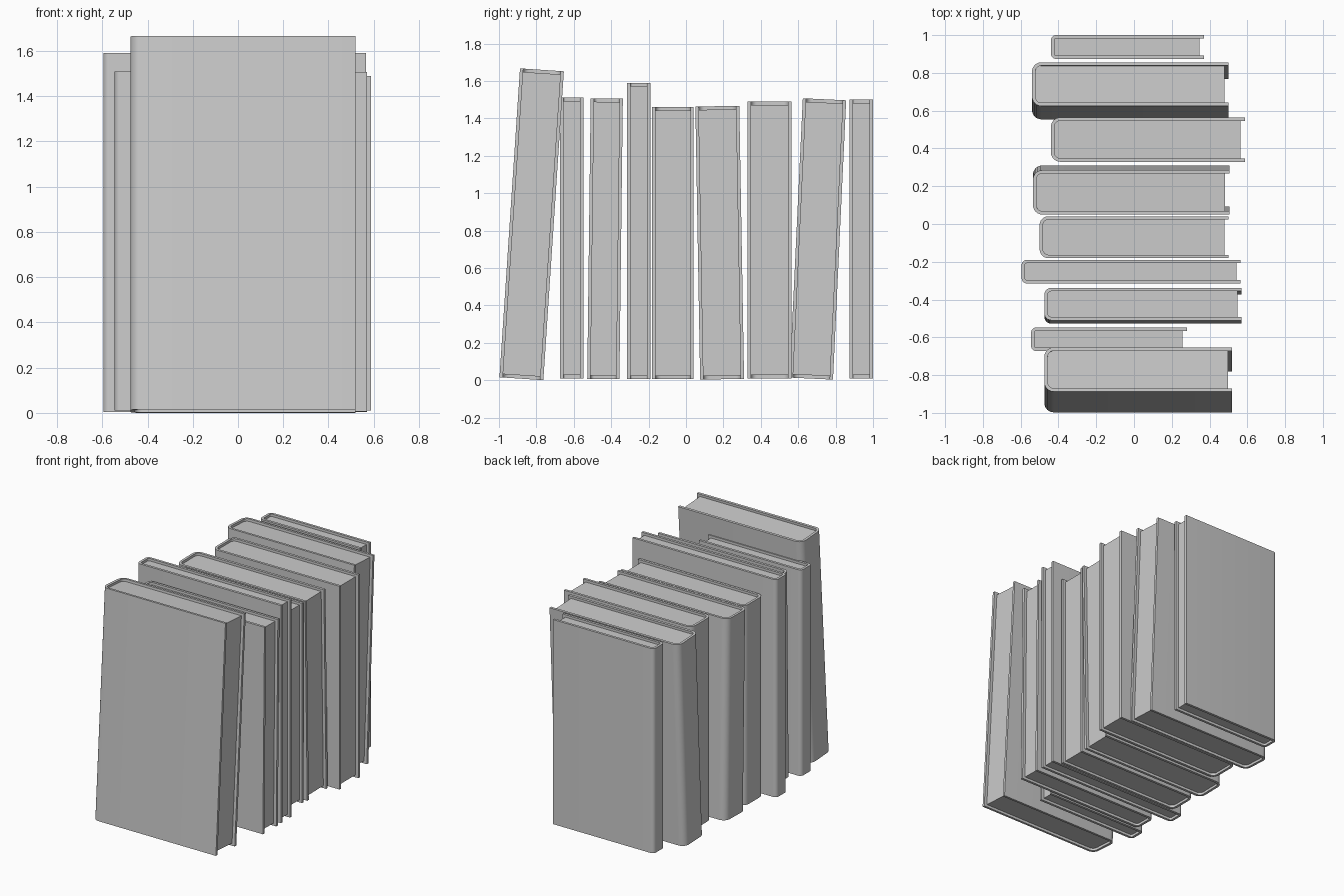
import bpy, bmesh, math
from mathutils import Matrix

cube = bpy.data.objects.get("Cube")
if cube:
    bpy.data.objects.remove(cube)

grey = bpy.data.materials.new("plain grey")
grey.use_nodes = True
colour = (0.6, 0.6, 0.6, 1)
grey.diffuse_color = colour
grey.node_tree.nodes["Principled BSDF"].inputs["Base Color"].default_value = colour


def spine_outline(x0, x1, half, r, steps=6):
    """Open outline from the front fore-edge round the spine to the back one."""
    pts = [(x1, -half)]
    for sign in (-1, 1):
        for i in range(steps + 1):
            a = math.pi / 2 * i / steps
            if sign > 0:
                a = math.pi / 2 - a
            pts.append((x0 + r - r * math.sin(a), sign * (half - r + r * math.cos(a))))
    pts.append((x1, half))
    return pts


def extrude_profile(name, pts, z0, z1, matrix):
    bm = bmesh.new()
    face = bm.faces.new([bm.verts.new((x, y, z0)) for x, y in pts])
    top = bmesh.ops.extrude_face_region(bm, geom=[face])["geom"]
    bmesh.ops.translate(bm, vec=(0, 0, z1 - z0),
                        verts=[v for v in top if isinstance(v, bmesh.types.BMVert)])
    bmesh.ops.recalc_face_normals(bm, faces=bm.faces)
    mesh = bpy.data.meshes.new(name)
    bm.to_mesh(mesh)
    bm.free()
    mesh.materials.append(grey)
    obj = bpy.data.objects.new(name, mesh)
    obj.matrix_world = matrix
    bpy.context.collection.objects.link(obj)
    bpy.ops.object.select_all(action="DESELECT")
    obj.select_set(True)
    bpy.context.view_layer.objects.active = obj
    bpy.ops.object.shade_smooth_by_angle(angle=math.radians(35))


def book(number, x0, x1, y, thick, height, lean, z):
    board = 0.018
    half, r = thick / 2, 0.2 * thick + 0.003
    tilt = math.radians(lean)
    # lift so the lowest edge of a leaning book rests at its base height
    lift = z + half * abs(math.sin(tilt))
    place = Matrix.Translation((0, y, lift)) @ Matrix.Rotation(-tilt, 4, "X")
    outer = spine_outline(x0, x1, half, r)
    inner = spine_outline(x0 + board, x1, half - board, max(r - board, 0.006))
    pages = spine_outline(x0 + board, x1 - 0.022, half - board, max(r - board, 0.006))
    extrude_profile(f"book_{number}_cover", outer + inner[::-1], 0, height, place)
    extrude_profile(f"book_{number}_pages", pages, 0.018, height - 0.018, place)


# spine x, fore-edge x, base centre y, thickness, height, lean in degrees, base z
BOOKS = [
    (-0.475, 0.52, -0.88, 0.235, 1.655, 3.8, 0.0),
    (-0.545, 0.28, -0.61, 0.125, 1.50, 0, 0.01),
    (-0.475, 0.57, -0.442, 0.172, 1.50, 0.7, 0.005),
    (-0.595, 0.565, -0.252, 0.125, 1.585, 0, 0.005),
    (-0.50, 0.50, -0.07, 0.222, 1.455, 0, 0.005),
    (-0.535, 0.505, 0.193, 0.235, 1.46, -1.0, 0.003),
    (-0.44, 0.587, 0.447, 0.235, 1.48, 0, 0.01),
    (-0.54, 0.50, 0.67, 0.232, 1.495, 2.7, 0.003),
    (-0.44, 0.37, 0.937, 0.126, 1.49, 0, 0.01),
]
for i, spec in enumerate(BOOKS, 1):
    book(i, *spec)
